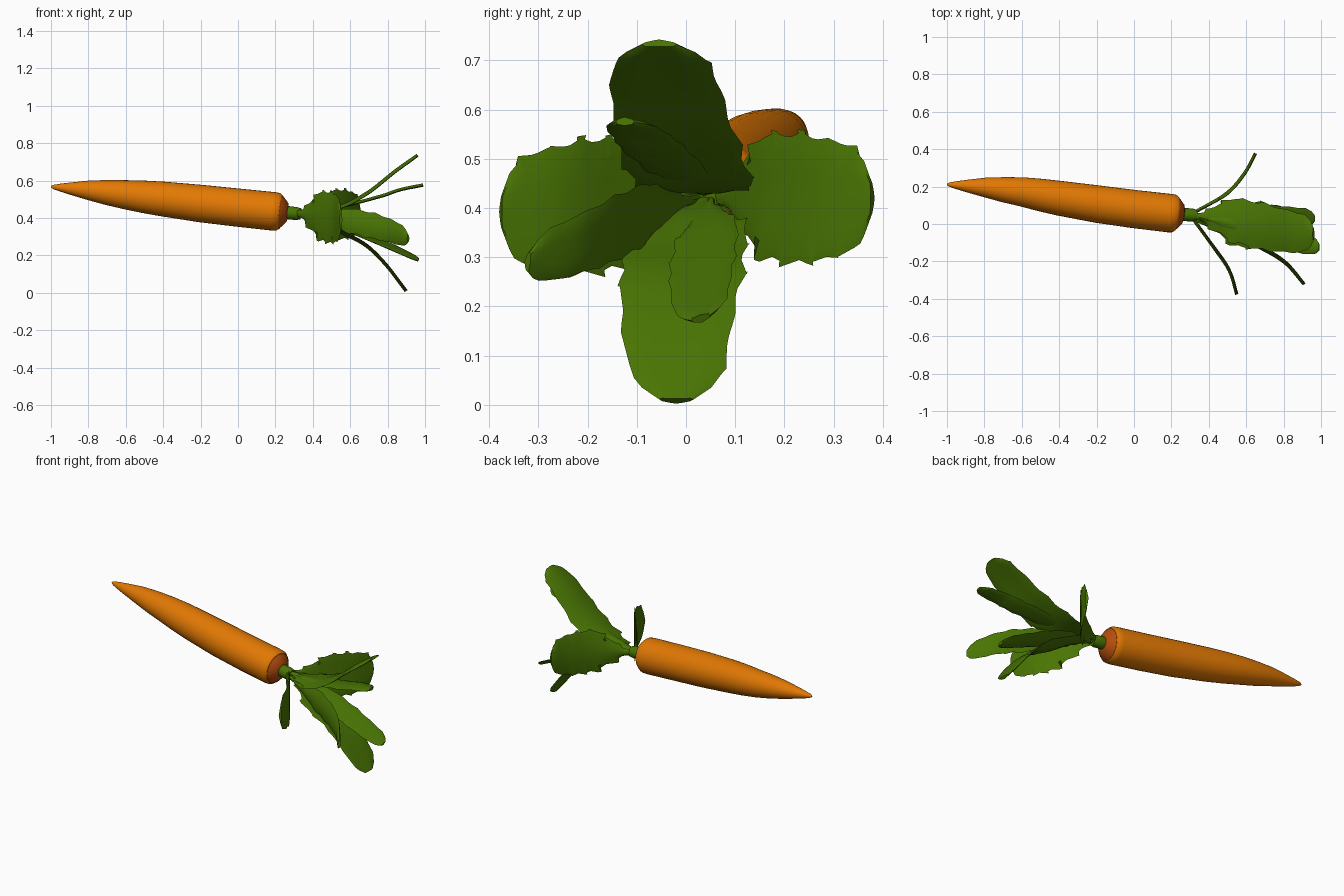
import bpy, bmesh, math
from mathutils import Vector

if "Cube" in bpy.data.objects:
    bpy.data.objects.remove(bpy.data.objects["Cube"])


def material(name, rgb):
    m = bpy.data.materials.new(name)
    m.diffuse_color = (*rgb, 1)
    m.use_nodes = True
    m.node_tree.nodes["Principled BSDF"].inputs["Base Color"].default_value = m.diffuse_color
    return m


ORANGE = material("carrot orange", (0.76, 0.19, 0.001))
RUST = material("crown rust", (0.46, 0.075, 0.004))
GREEN = material("leaf green", (0.066, 0.175, 0.001))


def lerp_table(table, x):
    for (x0, *a), (x1, *b) in zip(table, table[1:]):
        if x <= x1:
            t = (x - x0) / (x1 - x0)
            return [p + (q - p) * t for p, q in zip(a, b)]
    return table[-1][1:]


def spline(pts, t):
    """Catmull-Rom point at t in 0..1."""
    p = [Vector(q) for q in pts]
    p = [2 * p[0] - p[1]] + p + [2 * p[-1] - p[-2]]
    n = len(pts) - 1
    i = min(int(t * n), n - 1)
    u = t * n - i
    a, b, c, d = p[i:i + 4]
    return 0.5 * (2 * b + (c - a) * u + (2 * a - 5 * b + 4 * c - d) * u * u
                  + (3 * b - a - 3 * c + d) * u ** 3)


def finish(bm, name, mat):
    bmesh.ops.recalc_face_normals(bm, faces=bm.faces)
    me = bpy.data.meshes.new(name)
    bm.to_mesh(me)
    bm.free()
    me.materials.append(mat)
    ob = bpy.data.objects.new(name, me)
    bpy.context.collection.objects.link(ob)
    bpy.ops.object.select_all(action='DESELECT')
    ob.select_set(True)
    bpy.context.view_layer.objects.active = ob
    bpy.ops.object.shade_smooth_by_angle(angle=math.radians(40))
    return ob


# Gently bent centre line of the root: x, y, z
AXIS = [(-1, .212, .567), (-.8, .196, .548), (-.6, .172, .524), (-.4, .138, .501),
        (-.2, .107, .477), (0, .08, .455), (.2, .057, .434), (.4, .04, .415)]
DIR = Vector((1, -.12, -.11)).normalized()
SIDE = DIR.cross(Vector((0, 0, 1))).normalized()
UP = SIDE.cross(DIR)


def lathe(name, profile, mat, seg=32):
    bm = bmesh.new()
    rings = []
    for x, r in profile:
        c = Vector((x, *lerp_table(AXIS, x)))
        rings.append([bm.verts.new(c + r * (math.cos(a) * SIDE + math.sin(a) * UP))
                      for a in (2 * math.pi * k / seg for k in range(seg))])
    for p, q in zip(rings, rings[1:]):
        for k in range(seg):
            j = (k + 1) % seg
            bm.faces.new((p[k], p[j], q[j], q[k]))
    bm.faces.new(rings[0])
    bm.faces.new(rings[-1])
    finish(bm, name, mat)


# Root, crown and stem
lathe("root", [(-1, .004), (-.985, .012), (-.95, .021), (-.9, .032), (-.8, .052),
               (-.7, .067), (-.6, .078), (-.5, .087), (-.4, .093), (-.2, .1),
               (0, .102), (.19, .103), (.215, .101), (.23, .09)], ORANGE)
lathe("crown", [(.228, .089), (.24, .078), (.262, .052), (.268, .03)], RUST)
lathe("stem", [(.255, .037), (.28, .035), (.31, .035), (.335, .03)], GREEN, 20)

# Leaf outline: position along leaf, relative half width
OUTLINE = [(0, .12), (.1, .18), (.22, .55), (.36, .95), (.6, 1), (.8, .92),
           (.92, .8), (.97, .62), (1, .3)]
ACROSS = (-1, -.8, -.4, 0, .4, .8, 1)


def leaf(name, pts, half, wide, teeth=6, thick=.018):
    d = Vector(pts[-1]) - Vector(pts[0])
    wide = Vector(wide).normalized()
    inner = -Vector((0, d.y, d.z)).normalized()
    bm = bmesh.new()
    tops, bottoms, n = [], [], teeth * 6
    for i in range(n + 1):
        t = i / n
        c = spline(pts, t)
        tan = (spline(pts, min(t + .01, 1)) - spline(pts, max(t - .01, 0))).normalized()
        normal = wide.cross(tan).normalized()
        h = lerp_table(OUTLINE, t)[0] * half
        top, bottom = [], []
        for s in ACROSS:
            edge = 0
            if abs(s) == 1 and .12 < t < .96:     # forward-pointing teeth
                f = (t * teeth + (.4 if s > 0 else 0)) % 1
                edge = (f - .5) * .3 * half * (1 if t < .65 else .45)
            p = (c + wide * (s * h + math.copysign(edge, s)) + tan * edge
                 + inner * (.1 * h * abs(s) ** 1.5))
            # thick along the midrib, thin towards the margin
            off = normal * (thick / 2 * (1 - .55 * abs(s)))
            if abs(s) == 1:
                v = bm.verts.new(p)
                top.append(v)
                bottom.append(v)
            else:
                top.append(bm.verts.new(p + off))
                bottom.append(bm.verts.new(p - off))
        tops.append(top)
        bottoms.append(bottom)
    for rows in (tops, bottoms):
        for p, q in zip(rows, rows[1:]):
            for k in range(6):
                bm.faces.new((p[k], p[k + 1], q[k + 1], q[k]))
    for i in (0, -1):
        bm.faces.new(tops[i] + bottoms[i][-2:0:-1])
    finish(bm, name, GREEN)


# Leaves fanned around the stem
Y, Z = (0, 1, 0), (0, 0, 1)
leaf("leaf_top", [(.31, .045, .435), (.43, .03, .44), (.56, .01, .465), (.70, -.02, .54),
                  (.84, -.045, .65), (.96, -.055, .735)], .118, Y)
leaf("leaf_top_small", [(.31, .04, .43), (.54, .0, .46), (.76, -.06, .515),
                        (.865, -.095, .55), (.99, -.125, .576)], .062, Y)
leaf("leaf_front", [(.31, .035, .425), (.43, -.13, .41), (.51, -.25, .398),
                    (.55, -.377, .392)], .13, Z)
leaf("leaf_front_small", [(.31, .03, .425), (.52, -.06, .395), (.68, -.13, .365),
                          (.81, -.21, .33), (.91, -.322, .29)], .066, (0, .12, 1))
leaf("leaf_back", [(.31, .055, .425), (.49, .16, .422), (.59, .27, .418),
                   (.65, .379, .42)], .125, Z)
leaf("leaf_bottom", [(.31, .04, .42), (.43, .03, .385), (.545, .0, .325), (.68, -.01, .255),
                     (.79, -.02, .15), (.9, -.02, .008)], .118, Y)
leaf("leaf_bottom_small", [(.31, .05, .42), (.5, .045, .37), (.68, .035, .3),
                           (.82, .03, .24), (.965, .03, .175)], .066, (0, 1, .3))
